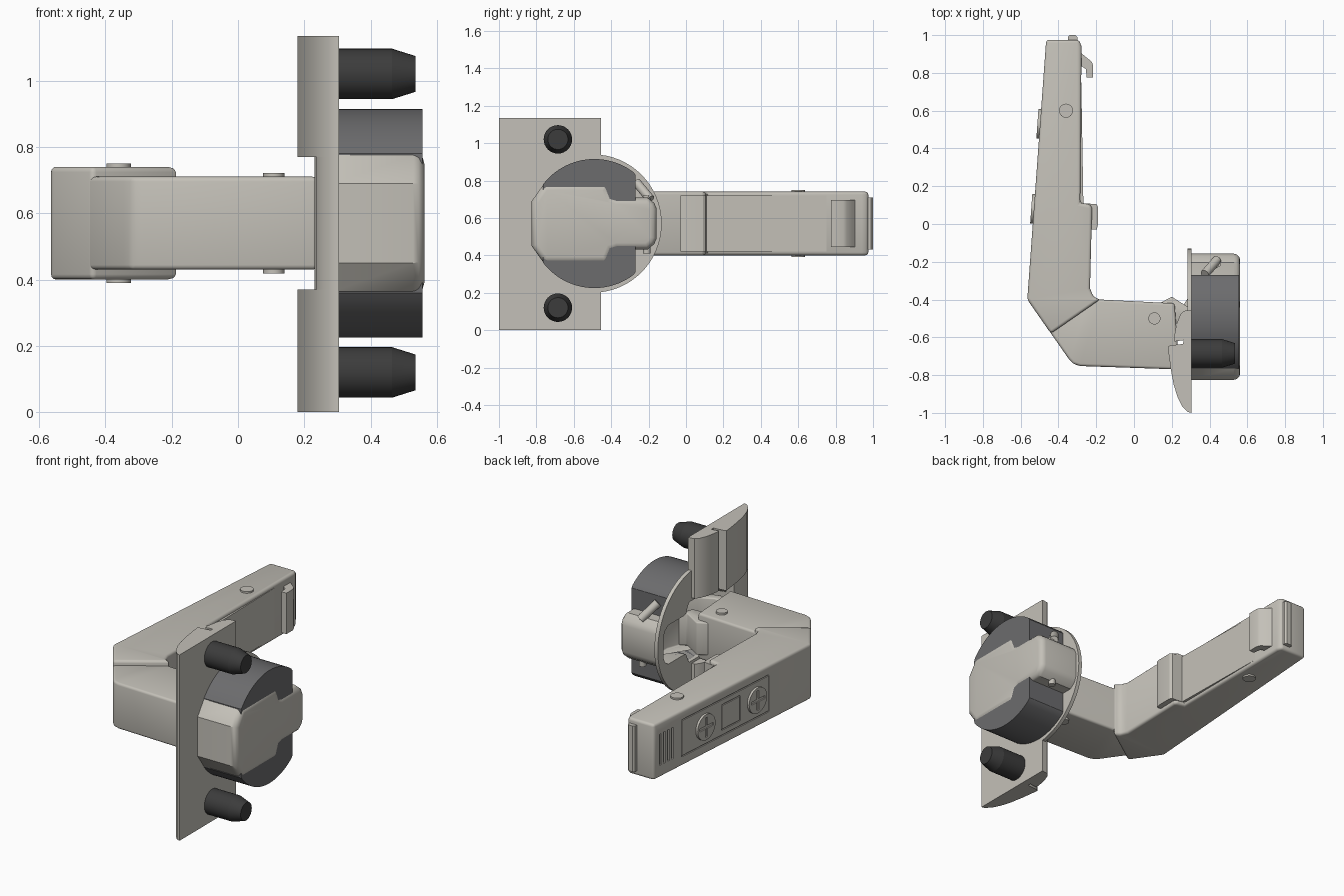
import bpy, bmesh, math
from mathutils import Vector, Matrix

if "Cube" in bpy.data.objects:
    bpy.data.objects.remove(bpy.data.objects["Cube"])

ZC = 0.57  # mid height of the hinge


def material(name, rgb):
    m = bpy.data.materials.new(name)
    m.diffuse_color = (*rgb, 1)
    m.use_nodes = True
    m.node_tree.nodes["Principled BSDF"].inputs["Base Color"].default_value = m.diffuse_color
    return m


METAL = material("nickel", (0.55, 0.53, 0.48))
GREY = material("grey_plastic", (0.15, 0.15, 0.155))
BLACK = material("black_plastic", (0.045, 0.045, 0.045))


def finish(name, bm, mat):
    bmesh.ops.recalc_face_normals(bm, faces=bm.faces)
    me = bpy.data.meshes.new(name)
    bm.to_mesh(me)
    bm.free()
    me.materials.append(mat)
    ob = bpy.data.objects.new(name, me)
    bpy.context.collection.objects.link(ob)
    return ob


def prism(name, pts, axis, lo, hi, mat=METAL, bevel=0, far_only=False):
    """Extrude an outline: (x, y) along z, or (y, z) along x."""
    bm = bmesh.new()
    place = (lambda p, h: (p[0], p[1], h)) if axis == "z" else (lambda p, h: (h, p[0], p[1]))
    a, b = ([bm.verts.new(place(p, h)) for p in pts] for h in (lo, hi))
    bm.faces.new(a)
    bm.faces.new(b)
    n = len(pts)
    for i in range(n):
        j = (i + 1) % n
        bm.faces.new((a[i], a[j], b[j], b[i]))
    bmesh.ops.recalc_face_normals(bm, faces=bm.faces)
    if bevel:
        edges = [e for e in bm.edges if e.calc_face_angle() > 0.5]
        if far_only:
            edges = [e for e in bm.edges if all(v in b for v in e.verts)]
        bmesh.ops.bevel(bm, geom=edges, offset=bevel, segments=3, profile=0.5,
                        affect="EDGES", clamp_overlap=True)
    return finish(name, bm, mat)


def rod(name, start, end, r1, r2=None, mat=METAL, seg=32):
    start, end = Vector(start), Vector(end)
    d = end - start
    bm = bmesh.new()
    m = Matrix.Translation((start + end) / 2) @ d.to_track_quat("Z", "Y").to_matrix().to_4x4()
    bmesh.ops.create_cone(bm, cap_ends=True, segments=seg, radius1=r1,
                          radius2=r1 if r2 is None else r2, depth=d.length, matrix=m)
    return finish(name, bm, mat)


def box(name, centre, size, rot=(0, 0, 0), mat=METAL):
    bm = bmesh.new()
    r = Matrix.Rotation(rot[2], 4, "Z") @ Matrix.Rotation(rot[0], 4, "X")
    bmesh.ops.create_cube(bm, size=1, matrix=Matrix.Translation(centre) @ r @ Matrix.Diagonal((*size, 1)))
    return finish(name, bm, mat)


def cut(ob, cutters):
    for c in cutters:
        c.hide_render = True
        mod = ob.modifiers.new("cut", "BOOLEAN")
        mod.operation, mod.solver, mod.object = "DIFFERENCE", "EXACT", c
    bpy.context.view_layer.update()
    me = bpy.data.meshes.new_from_object(ob.evaluated_get(bpy.context.evaluated_depsgraph_get()))
    ob.modifiers.clear()
    ob.data = me


def remove(obs):
    for o in obs:
        bpy.data.objects.remove(o)


def circle(cy, cz, r, n=64):
    return [(cy + r * math.cos(t * math.tau / n), cz + r * math.sin(t * math.tau / n)) for t in range(n)]


# Main arm, wider than the bent front arm
main_arm = prism("main_arm", [(-.465, .975), (-.565, -.40), (-.44, -.58), (-.18, -.40), (-.215, -.385),
                              (-.233, -.34), (-.222, .085), (-.232, .105), (-.285, .11), (-.278, .94), (-.29, .975)],
                 "z", .40, .74, bevel=.016)
prism("front_arm", [(-.46, -.55), (-.345, -.715), (-.322, -.74), (-.285, -.752), (.24, -.77), (.215, -.42), (-.18, -.40),
                    (-.25, -.38)], "z", .43, .71, bevel=.014)

# Inner slide with raised step, rear clip and end tab
prism("inner_slide", [(-.25, -.03), (-.197, -.03), (-.19, .0), (-.19, .09), (-.2, .105), (-.268, .11),
                      (-.279, .75), (-.3, .75), (-.3, .12)], "z", .42, .72)
prism("rear_clip", [(-.285, .91), (-.262, .89), (-.225, .86), (-.216, .84), (-.216, .775), (-.25, .775),
                    (-.255, .82), (-.285, .84)], "z", .445, .695)
prism("end_tab", [(-.35, .95), (-.35, .99), (-.34, 1.0), (-.31, 1.0), (-.30, .99), (-.30, .95)], "z", .43, .71)

# Rivets through the arms
rod("rear_rivet", (-.36, .60, .39), (-.36, .60, .75), .037)
rod("front_rivet", (.108, -.50, .418), (.108, -.50, .722), .032)

# Details on the sloping outer face: grip grooves, framed panel, adjusting screws
SLOPE = .1 / 1.375
TILT = -math.atan(SLOPE)
NORMAL = Vector((-1, SLOPE, 0)).normalized()


def on_face(y, z=ZC, out=0):
    return Vector((-.465 - (.975 - y) * SLOPE, y, z)) + NORMAL * out


grooves = [box("groove", on_face(.81 + .036 * i), (.02, .016, .19), (0, 0, TILT)) for i in range(4)]
for y, w, h in ((.35, .76, .22), (.30, .16, .15)):
    for s in (-1, 1):
        grooves.append(box("groove", on_face(y + s * w / 2), (.012, .007, h), (0, 0, TILT)))
        grooves.append(box("groove", on_face(y, ZC + s * h / 2), (.012, w, .007), (0, 0, TILT)))
cut(main_arm, grooves)
remove(grooves)
for name, y in (("rear_screw", .53), ("front_screw", .08)):
    screw = rod(name, on_face(y, out=-.02), on_face(y, out=.014), .078)
    slots = [box("slot", on_face(y, out=.014), (.016, *s), (0, 0, TILT)) for s in ((.12, .018), (.018, .12))]
    cut(screw, slots)
    remove(slots)

# Mounting flange: two curved wings joined by a thinner middle strip
wing = [(.305, -1), (.285, -.995), (.255, -.965), (.23, -.915), (.21, -.85), (.195, -.77), (.184, -.69), (.18, -.65),
        (.19, -.643), (.26, -.635), (.262, -.615), (.215, -.622), (.212, -.60), (.225, -.53), (.245, -.48),
        (.265, -.46), (.305, -.455)]
for name, lo, hi in (("lower_wing", 0, .37), ("upper_wing", .77, 1.135)):
    prism(name, wing, "z", lo, hi)
prism("flange_strip", [(.305, -1), (.285, -.995), (.255, -.965), (.235, -.92), (.23, -.86), (.23, -.79), (.305, -.79)],
      "z", .37, .77)

# Hinge cup: flange disc, plastic drum and metal pot, hollowed from the arm side
half = [(-.825, .12), (-.765, .205), (-.745, .213), (-.43, .213), (-.415, .195), (-.395, .145), (-.37, .138),
        (-.205, .138), (-.17, .11), (-.157, .08)]
outline = [(y, ZC + z) for y, z in half] + [(y, ZC - z) for y, z in reversed(half)]
hollow = [(-.49 + (y + .49) * .91, ZC + (z - ZC) * .86) for y, z in outline]
disc = prism("cup_flange", circle(-.50, ZC, .37), "x", .282, .305)
drum = prism("cup_drum", [(max(-.765, min(-.27, y)), z) for y, z in circle(-.49, ZC, .345, 96)
                          if -.78 < y < -.26], "x", .304, .557, GREY)
pot = prism("cup_pot", outline, "x", .29, .562, bevel=.034, far_only=True)
cavity = prism("cavity", hollow, "x", .2, .535)
for part in (disc, drum, pot):
    cut(part, [cavity])
remove([cavity])

# Links joining the front arm to the cup
prism("inner_link", [(.12, -.44), (.145, -.415), (.20, -.385), (.31, -.455), (.42, -.40), (.46, -.30), (.42, -.24),
                     (.38, -.26), (.38, -.36), (.32, -.52), (.2, -.53)], "z", .47, .67, bevel=.008)
prism("outer_link", [(.15, -.75), (.30, -.755), (.40, -.72), (.48, -.60), (.45, -.56), (.38, -.66), (.30, -.70),
                     (.15, -.70)], "z", .47, .67, bevel=.008)

# Damper switch and its pivot on the cup neck
rod("switch_lever", (.375, -.265, .79), (.44, -.19, .70), .024)
rod("switch_pivot", (.44, -.21, .41), (.44, -.21, .72), .02)

# Press-in dowels
for name, z in (("lower_dowel", .12), ("upper_dowel", 1.02)):
    rod(name, (.295, -.685, z), (.465, -.685, z), .076, mat=BLACK)
    rod(name + "_tip", (.465, -.685, z), (.535, -.685, z), .076, .054, mat=BLACK)

for ob in bpy.context.scene.objects:
    ob.select_set(True)
    bpy.context.view_layer.objects.active = ob
bpy.ops.object.shade_smooth_by_angle(angle=math.radians(32))
